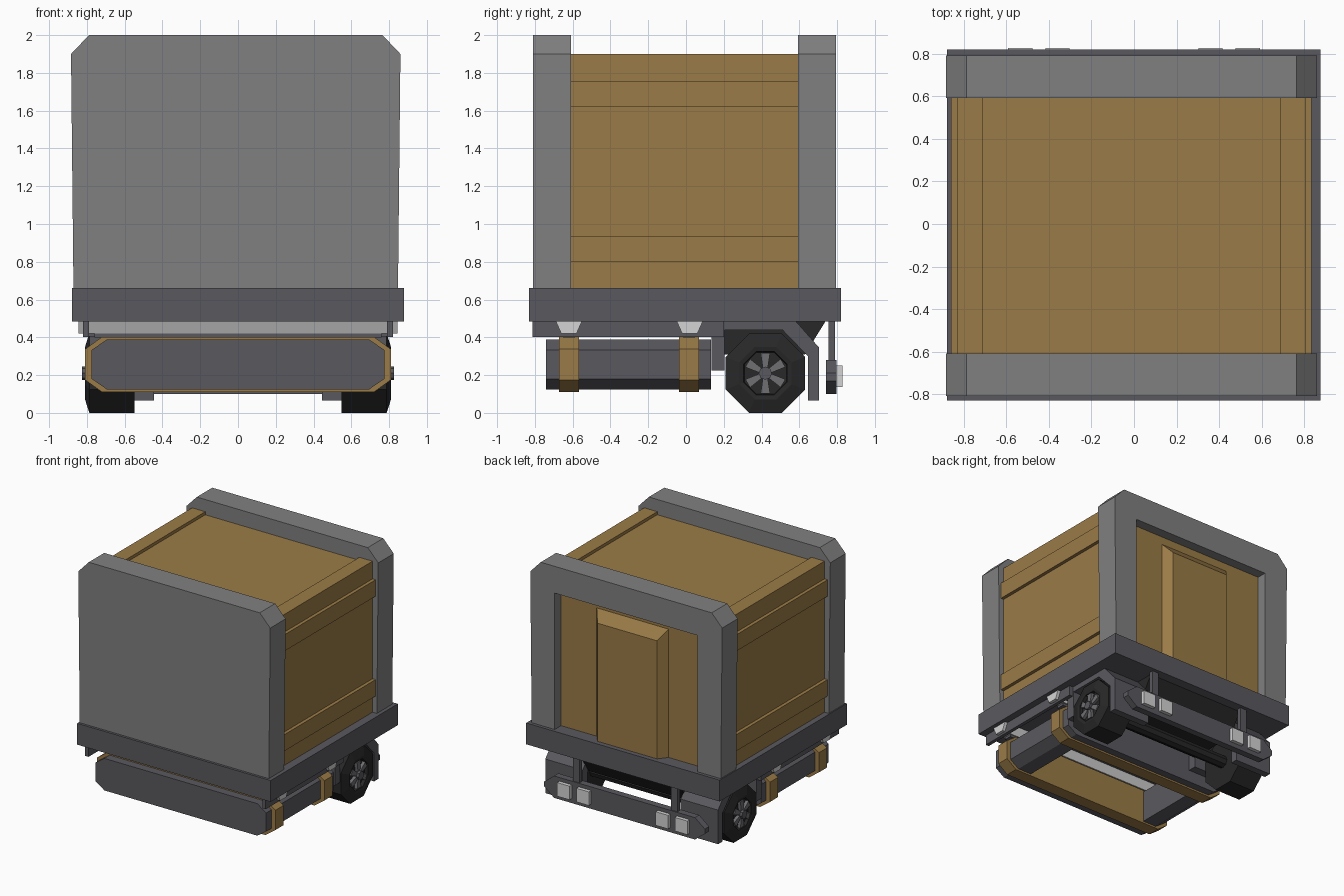
import bpy, bmesh, math

if "Cube" in bpy.data.objects:
    bpy.data.objects.remove(bpy.data.objects["Cube"])


def material(name, r, g, b):
    lin = [((c / 255 + 0.055) / 1.055) ** 2.4 for c in (r, g, b)]
    m = bpy.data.materials.new(name)
    m.diffuse_color = (*lin, 1)
    m.use_nodes = True
    m.node_tree.nodes["Principled BSDF"].inputs["Base Color"].default_value = m.diffuse_color
    return m


WOOD = material("ochre", 155, 123, 71)
GREY = material("mid grey", 128, 128, 128)
DARK = material("dark grey", 90, 89, 95)
BLACK = material("rubber black", 40, 40, 41)
SPOKE = material("wheel grey", 112, 112, 116)
LIGHT = material("light grey", 212, 212, 212)


def loft(name, rings, mat):
    """Skin a list of equal-length 3D rings and cap both ends."""
    bm = bmesh.new()
    vr = [[bm.verts.new(p) for p in ring] for ring in rings]
    n = len(rings[0])
    for a, b in zip(vr, vr[1:]):
        for i in range(n):
            j = (i + 1) % n
            bm.faces.new((a[i], a[j], b[j], b[i]))
    bm.faces.new(vr[0])
    bm.faces.new(vr[-1])
    bmesh.ops.recalc_face_normals(bm, faces=bm.faces)
    me = bpy.data.meshes.new(name)
    bm.to_mesh(me)
    bm.free()
    me.materials.append(mat)
    ob = bpy.data.objects.new(name, me)
    bpy.context.collection.objects.link(ob)
    return ob


def prism_y(name, xz, y0, y1, mat):
    return loft(name, [[(x, y, z) for x, z in xz] for y in (y0, y1)], mat)


def prism_x(name, yz, x0, x1, mat):
    return loft(name, [[(x, y, z) for y, z in yz] for x in (x0, x1)], mat)


def box(name, x0, x1, y0, y1, z0, z1, mat):
    return prism_y(name, [(x0, z0), (x1, z0), (x1, z1), (x0, z1)], y0, y1, mat)


def octagon(hx, z0, z1, cx, cz):
    """Wide chamfered rectangle in x and z."""
    right = [(hx - cx, z0), (hx, z0 + cz), (hx, z1 - cz), (hx - cx, z1)]
    return right + [(-x, z) for x, z in reversed(right)]


C = -0.012  # the cargo body sits slightly off centre

# Platform
box("platform", -0.88, 0.878, -0.83, 0.82, 0.485, 0.66, DARK)

# Front bulkhead and rear portal frame
outer = [(0.859, 0.66), (0.872, 1.9), (0.777, 2.0)]
left = [(-x, z) for x, z in reversed(outer)]
prism_y("front_bulkhead", [(C + x, z) for x, z in outer + left], -0.81, -0.61, GREY)
opening = [(-0.65, 0.66), (-0.65, 1.78), (0.65, 1.78), (0.65, 0.66)]
prism_y("rear_portal", [(C + x, z) for x, z in outer + left + opening], 0.592, 0.793, GREY)

# Wooden crate with roof edge strips and side ribs
box("crate", C - 0.82, C + 0.82, -0.62, 0.6, 0.65, 1.875, WOOD)
box("rear_wall", C - 0.66, C + 0.66, 0.59, 0.71, 0.65, 1.79, WOOD)
for s in (-1, 1):
    a, b = sorted((C + s * 0.70, C + s * 0.82))
    box("roof_strip", a, b, -0.62, 0.6, 1.86, 1.9, WOOD)
    for z in (0.80, 1.62):
        a, b = sorted((C + s * 0.81, C + s * 0.848))
        box("side_rib", a, b, -0.62, 0.6, z, z + 0.135, WOOD)

# Raised door with bevelled edges
loft("rear_door", [[(C + s * w, y, z) for s, z in ((-1, 0.655), (1, 0.655), (1, t), (-1, t))]
                   for w, y, t in ((0.33, 0.705, 1.72), (0.27, 0.78, 1.63))], WOOD)

# Underbody cross beams
for y in (-0.62, 0.02):
    prism_x("cross_beam", [(y - 0.07, 0.487), (y - 0.04, 0.42), (y + 0.04, 0.42), (y + 0.07, 0.487)],
            -0.845, 0.845, LIGHT)

# Storage tank: end caps, side pods and strap plates
prism_y("tank_front_cap", octagon(0.775, 0.125, 0.388, 0.08, 0.055), -0.742, -0.66, DARK)
prism_y("tank_rear_cap", octagon(0.775, 0.125, 0.388, 0.08, 0.055), 0.05, 0.132, DARK)
for y in (-0.672, -0.037):
    prism_y("tank_strap", octagon(0.81, 0.11, 0.402, 0.09, 0.065), y, y + 0.105, WOOD)
    box("strap_hanger", -0.76, 0.76, y + 0.02, y + 0.085, 0.40, 0.43, DARK)

for s in (-1, 1):
    pod = [(0.57, 0.125), (0.695, 0.125), (0.775, 0.18), (0.775, 0.333), (0.695, 0.388), (0.57, 0.388)]
    prism_y("tank_side_pod", [(s * x, z) for x, z in pod], -0.68, 0.06, DARK)

    # Side skirt
    a, b = sorted((s * 0.79, s * 0.82))
    box("side_skirt", a, b, -0.812, 0.2, 0.402, 0.487, DARK)

    # Fender arch with mud flap
    arch = [(0.135, 0.225), (0.205, 0.225), (0.205, 0.44), (0.51, 0.44), (0.645, 0.30), (0.645, 0.065),
            (0.705, 0.065), (0.705, 0.345), (0.58, 0.487), (0.135, 0.487)]
    prism_x("fender", arch, s * 0.445, s * 0.785, DARK)

    # Eight-sided tyre with recessed rim
    rings = [[(s * x, 0.42 + r * math.cos(math.radians(22.5 + 45 * i)),
               0.21 + r * math.sin(math.radians(22.5 + 45 * i))) for i in range(8)]
             for x, r in ((0.548, 0.227), (0.787, 0.227), (0.81, 0.15), (0.805, 0.125), (0.78, 0.12))]
    loft("tyre", rings, BLACK)

    # Six spokes and hub
    for k in range(6):
        t = math.radians(90 + 60 * k)
        pts = [(0.02, -0.012), (0.108, -0.025), (0.108, 0.025), (0.02, 0.012)]
        prism_x("wheel_spoke", [(0.42 + u * math.cos(t) - v * math.sin(t),
                                 0.21 + u * math.sin(t) + v * math.cos(t)) for u, v in pts],
                s * 0.77, s * 0.806, SPOKE)
    prism_x("wheel_hub", [(0.42 + 0.035 * math.cos(i * math.pi / 4), 0.21 + 0.035 * math.sin(i * math.pi / 4))
                          for i in range(8)], s * 0.77, s * 0.826, DARK)

    # Bumper post and paired tail lights
    box("bumper_post", s * 0.445 - 0.03, s * 0.445 + 0.03, 0.755, 0.79, 0.25, 0.49, DARK)
    for x in (0.36, 0.535):
        box("tail_light", s * x - 0.057, s * x + 0.057, 0.795, 0.828, 0.138, 0.25, LIGHT)

# Rear chassis and axle between the wheels
prism_x("rear_chassis", [(0.135, 0.487), (0.74, 0.487), (0.63, 0.31), (0.2, 0.31), (0.135, 0.36)],
        -0.45, 0.45, BLACK)
prism_x("rear_axle", [(0.42 + 0.05 * math.cos(i * math.pi / 4), 0.21 + 0.05 * math.sin(i * math.pi / 4))
                      for i in range(8)], -0.56, 0.56, BLACK)
box("chassis_crossmember", -0.82, 0.82, 0.11, 0.2, 0.405, 0.487, DARK)

# Rear bumper with pointed ends
end = [(0.64, 0.10), (0.73, 0.17), (0.73, 0.21), (0.64, 0.28)]
prism_y("rear_bumper", end + [(-x, z) for x, z in reversed(end)], 0.742, 0.798, DARK)
